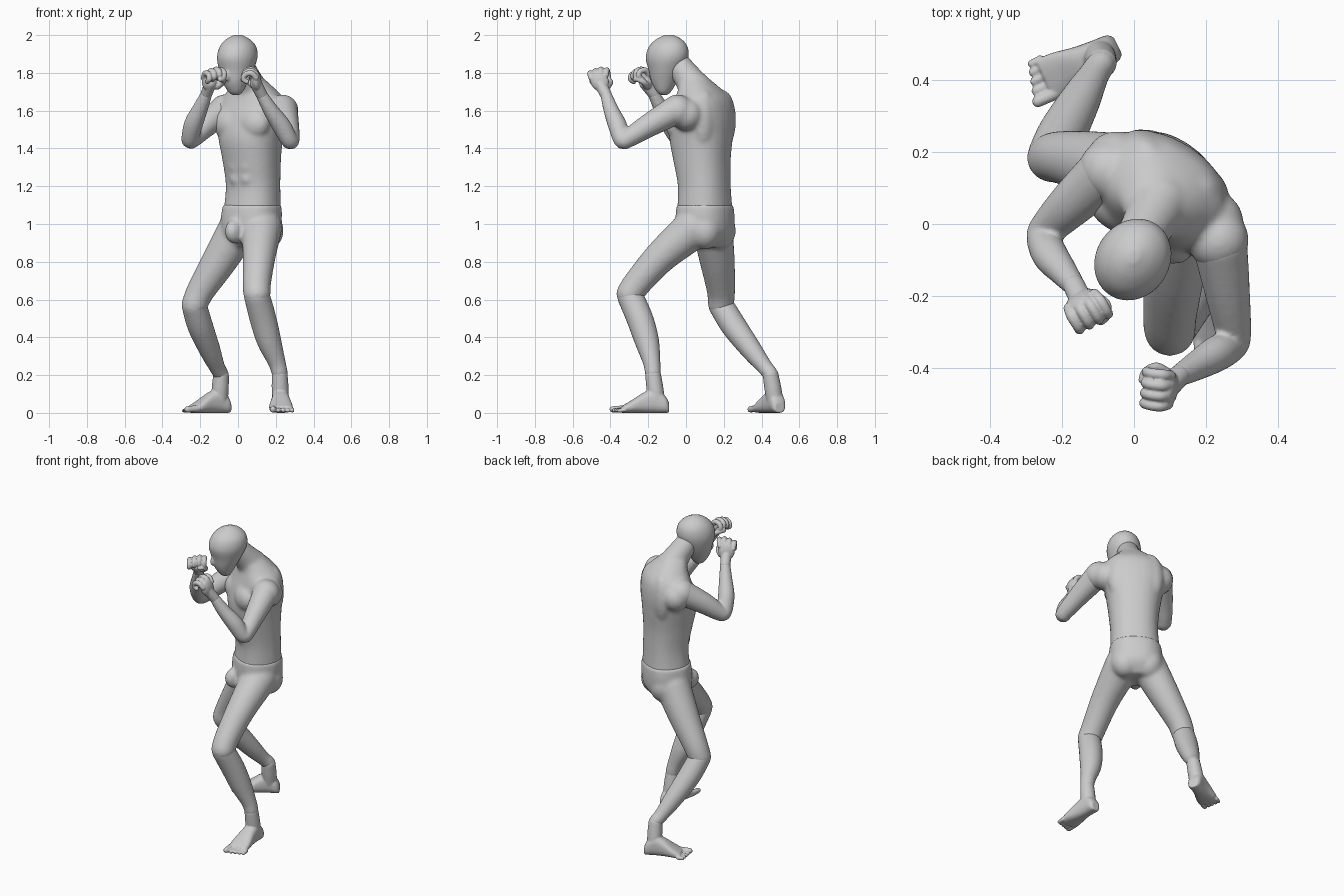
import bpy, bmesh
from math import sin, cos, pi, radians, copysign
from mathutils import Vector as V, Matrix

if "Cube" in bpy.data.objects:
    bpy.data.objects.remove(bpy.data.objects["Cube"])

YAW = radians(33)                      # torso turned towards -x
U = V((cos(YAW), -sin(YAW), 0))        # body left
B = V((sin(YAW), cos(YAW), 0))         # body back
X, Y, Z = V((1, 0, 0)), V((0, 1, 0)), V((0, 0, 1))


def spline(rows, steps=5):
    """Catmull-Rom through rows of numbers."""
    out = []
    for i in range(len(rows) - 1):
        p = [rows[max(i - 1, 0)], rows[i], rows[i + 1], rows[min(i + 2, len(rows) - 1)]]
        for k in range(steps):
            t = k / steps
            out.append([0.5 * (2 * b + (c - a) * t + (2 * a - 5 * b + 4 * c - d) * t * t
                               + (3 * b - a - 3 * c + d) * t ** 3) for a, b, c, d in zip(*p)])
    return out + [list(rows[-1])]


def loft(bm, sections, n=2.0, count=28):
    """Skin closed rings given as (centre, half axis, half axis)."""
    def power(w):
        return copysign(abs(w) ** (2 / n), w)
    rings = []
    for c, a, b in sections:
        ring = []
        for k in range(count):
            t = 2 * pi * k / count
            p = c + a * power(cos(t)) + b * power(sin(t))
            p.z = max(p.z, 0)
            ring.append(bm.verts.new(p))
        rings.append(ring)
    for r, s in zip(rings, rings[1:]):
        for k in range(count):
            j = (k + 1) % count
            bm.faces.new((r[k], r[j], s[j], s[k]))
    bm.faces.new(rings[0][::-1])
    bm.faces.new(rings[-1])


def ball(bm, c, a, b, d):
    m = Matrix((a, b, d)).transposed().to_4x4()
    m.translation = c
    bmesh.ops.create_uvsphere(bm, u_segments=24, v_segments=16, radius=1, matrix=m)


def sphere(bm, c, r):
    ball(bm, V(c), X * r, Y * r, Z * r)


def tube(bm, rows):
    """Round limb through rows of (x, y, z, radius) with rounded ends."""
    pts = spline(rows)
    pos = [V(p[:3]) for p in pts]
    last = (pos[1] - pos[0]).normalized()
    side = last.orthogonal().normalized()
    sections = []
    for i, p in enumerate(pts):
        t = (pos[min(i + 1, len(pos) - 1)] - pos[max(i - 1, 0)]).normalized()
        side = last.rotation_difference(t) @ side
        last = t
        sections.append((pos[i], side * p[3], t.cross(side) * p[3]))
    loft(bm, sections, count=20)
    for p in (rows[0], rows[-1]):
        sphere(bm, p[:3], p[3] * 0.99)


def stack(bm, rows, n=2.3):
    """Horizontal body sections (x, y, z, half width, half depth)."""
    loft(bm, [(V(p[:3]), U * p[3], B * p[4]) for p in spline(rows)], n)


def finish(bm, name, voxel=0.009, smooth=4):
    bmesh.ops.recalc_face_normals(bm, faces=bm.faces)
    mesh = bpy.data.meshes.new(name)
    bm.to_mesh(mesh)
    bm.free()
    ob = bpy.data.objects.new(name, mesh)
    bpy.context.collection.objects.link(ob)
    m = ob.modifiers.new("blend", 'REMESH')
    m.mode, m.voxel_size, m.use_smooth_shade = 'VOXEL', voxel, True
    m = ob.modifiers.new("soften", 'SMOOTH')
    m.factor, m.iterations = 0.5, smooth


# Head with tucked chin
bm = bmesh.new()
stack(bm, [(-.012, -.115, 1.682, .016, .016), (-.013, -.117, 1.70, .04, .037),
           (-.015, -.115, 1.75, .066, .068), (-.010, -.106, 1.81, .088, .092),
           (-.004, -.100, 1.88, .103, .118), (0, -.094, 1.94, .092, .106),
           (0, -.09, 1.98, .058, .068), (0, -.09, 2.002, .015, .02)], 2.0)
ball(bm, V((-.057, -.178, 1.785)), U * .014, B * .02, Z * .03)
finish(bm, "head", 0.008)

# Torso: trunk, neck, shoulders, chest and back muscles
bm = bmesh.new()
stack(bm, [(.075, .10, 1.07, .15, .137), (.08, .097, 1.2, .143, .131), (.073, .085, 1.33, .151, .143),
           (.067, .08, 1.45, .167, .158), (.072, .087, 1.56, .185, .153),
           (.08, .09, 1.65, .178, .132), (.075, .075, 1.71, .13, .105), (.06, .045, 1.765, .08, .08)])
tube(bm, [(.068, .055, 1.71, .092), (.045, .01, 1.775, .076), (.012, -.045, 1.85, .066)])
for c, r in (((-.07, .15, 1.60), .086), ((-.05, .175, 1.575), .085),
             ((.235, -.045, 1.60), .086), ((.218, .005, 1.58), .088)):
    sphere(bm, c, r)
mid = V((.07, .083, 0))
for s in (-1, 1):
    ball(bm, mid + U * .075 * s - B * .095 + Z * 1.53, U * .095, B * .064, Z * .085)
    ball(bm, mid + U * .085 * s + B * .08 + Z * 1.55, U * .085, B * .06, Z * .16)
    for k in range(3):
        ball(bm, mid + U * .032 * s - B * (.122 - .008 * k) + Z * (1.37 - .065 * k), U * .034, B * .021, Z * .034)
finish(bm, "torso", smooth=16)

# Pelvis and thighs
bm = bmesh.new()
stack(bm, [(.075, .10, 1.105, .154, .141), (.07, .102, 1.02, .16, .146),
           (.062, .105, .94, .14, .135), (.055, .11, .875, .07, .08)])
ball(bm, V((-.02, -.01, .96)), U * .045, B * .06, Z * .065)
for s in (-1, 1):
    ball(bm, V((.07, .10, .965)) + U * .07 * s + B * .048, U * .088, B * .085, Z * .10)
tube(bm, [(.0, .14, .97, .108), (-.095, .165, .81, .094), (-.195, .185, .65, .076), (-.23, .185, .575, .07)])
tube(bm, [(.125, .045, .98, .11), (.112, -.13, .83, .088), (.10, -.255, .69, .076), (.10, -.297, .63, .073)])
finish(bm, "hips_and_thighs", smooth=18)

# Lower legs
for name, rows in (
        ("right_shin", [(-.232, .185, .57, .067), (-.20, .253, .46, .068), (-.15, .345, .335, .057),
                        (-.112, .415, .245, .043), (-.092, .445, .21, .041)]),
        ("left_shin", [(.10, -.297, .62, .069), (.132, -.245, .5, .071), (.165, -.207, .38, .065),
                       (.205, -.182, .27, .047), (.22, -.175, .215, .043)])):
    bm = bmesh.new()
    tube(bm, rows)
    finish(bm, name)

# Feet: heel to ball profile, ankle and toes
for name, heel, aim, ankle, s, size in (
        ("right_foot", V((-.045, .497, 0)), V((-.24, -.115, 0)), (-.09, .448, .20), -1, .90),
        ("left_foot", V((.224, -.09, 0)), V((.005, -.3, 0)), (.221, -.174, .20), 1, 1.0)):
    bm = bmesh.new()
    f = aim.normalized()
    w = f.cross(Z) * s                 # towards the big toe
    rows = [(0, .026, .055), (.02, .04, .09), (.07, .044, .13), (.13, .05, .11),
            (.20, .062, .066), (.25, .062, .036)]
    loft(bm, [(heel + f * t * size + Z * h / 2, w * a, Z * h / 2) for t, a, h in spline(rows)], 2.5)
    mid = heel + f * .065 * size
    tube(bm, [(*ankle, .042), ((ankle[0] + mid.x) / 2, (ankle[1] + mid.y) / 2, .13, .045),
              (mid.x, mid.y, .06, .044)])
    for k in range(5):
        r = (.0185, .0135, .013, .0125, .012)[k]
        a = heel + f * .235 * size + w * (.044 - (0, .029, .055, .08, .103)[k])
        b = a + f * (.063 - .008 * k) * size
        tube(bm, [(a.x, a.y, r + .004, r), (b.x, b.y, r, r * .9)])
    finish(bm, name, 0.005, 3)

# Arms
for name, rows in (
        ("right_arm", [(-.08, .145, 1.60, .077), (-.17, .06, 1.525, .065), (-.235, -.005, 1.46, .052),
                       (-.253, -.035, 1.45, .047), (-.235, -.085, 1.53, .05), (-.20, -.13, 1.61, .041),
                       (-.168, -.17, 1.685, .031)]),
        ("left_arm", [(.24, -.06, 1.60, .077), (.262, -.2, 1.52, .062), (.277, -.305, 1.455, .05),
                      (.272, -.337, 1.445, .046), (.23, -.362, 1.52, .05), (.175, -.395, 1.60, .041),
                      (.127, -.422, 1.68, .031)])):
    bm = bmesh.new()
    tube(bm, rows)
    finish(bm, name, 0.008, 3)

# Fists: palm, loosely curled fingers and thumb in a hand frame
for name, c, wrist, s, p, d in (
        ("right_fist", V((-.137, -.23, 1.765)), (-.167, -.172, 1.69), V((.85, .5, 0)), V((.5, -.85, 0)), V((.1, -.15, 1))),
        ("left_fist", V((.08, -.458, 1.765)), (.125, -.424, 1.685), V((.1, 1, 0)), V((-1, .1, 0)), V((-.1, -.15, 1)))):
    bm = bmesh.new()
    s, p, d = s.normalized(), p.normalized(), d.normalized()

    def at(i, j, k, r):
        return (*(c + s * i + p * j + d * k), r)
    ball(bm, c - p * .016 - d * .006, s * .05, p * .027, d * .058)
    tube(bm, [(*wrist, .031), at(0, -.012, -.02, .032)])
    for k in range(4):
        i = -.045 + .03 * k
        h = (-.016, -.004, .004, 0)[k]
        tube(bm, [at(i * .9, -.02, .025 + h, .0155), at(i, .0, .049 + h, .0155), at(i, .034, .043 + h, .0145),
                  at(i, .047, .018 + h, .014), at(i, .03, .004 + h, .013)])
    tube(bm, [at(.035, .0, -.035, .02), at(.052, .025, -.015, .016), at(.04, .05, .0, .014), at(.018, .057, .0, .013)])
    finish(bm, name, 0.004, 2)
